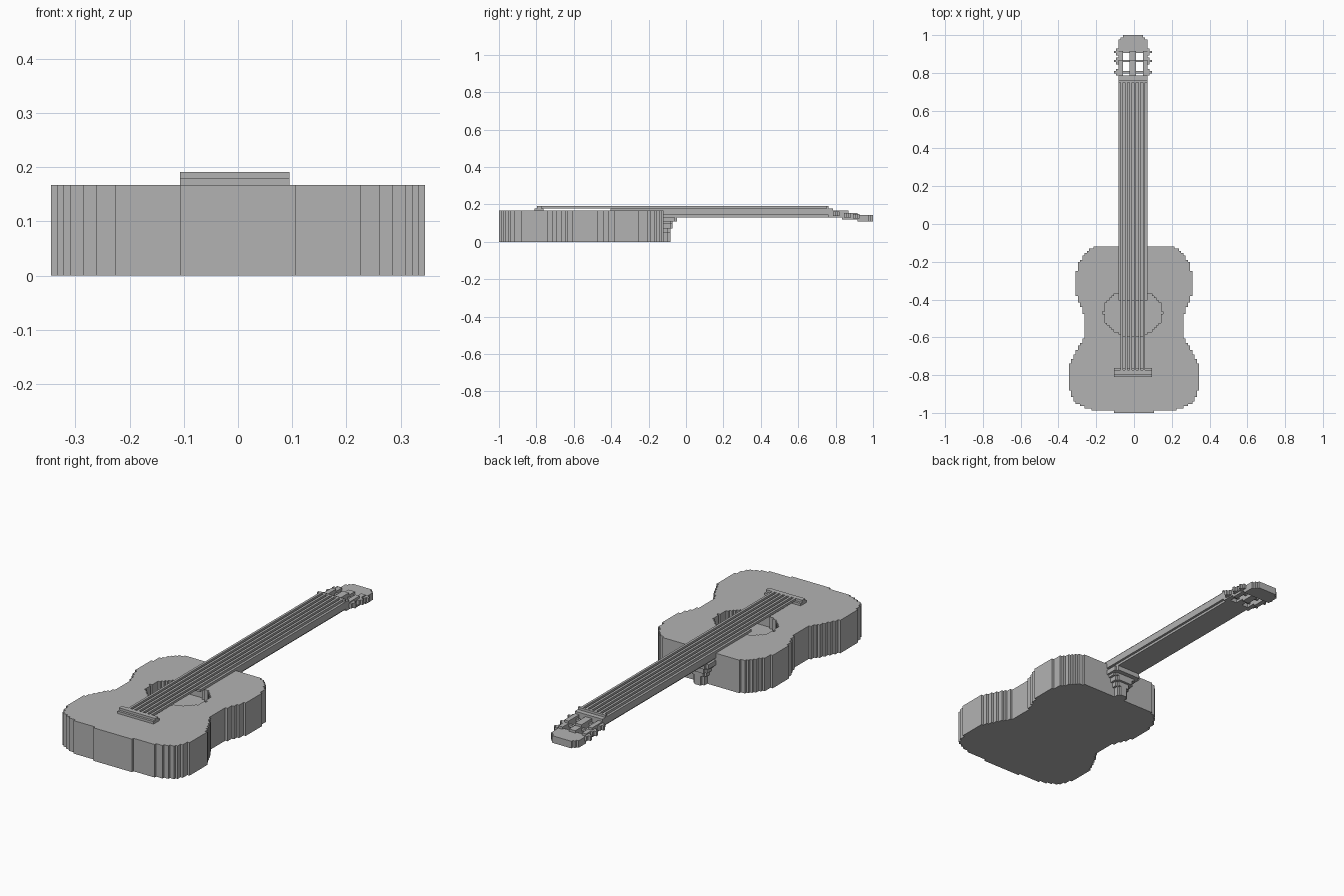
import bpy, bmesh
from math import sqrt, floor

V = 2 / 168  # size of one building block
if "Cube" in bpy.data.objects:
    bpy.data.objects.remove(bpy.data.objects["Cube"], do_unlink=True)

grey = bpy.data.materials.new("plain_grey")
grey.use_nodes = True
grey.diffuse_color = (0.45, 0.45, 0.45, 1)
grey.node_tree.nodes["Principled BSDF"].inputs["Base Color"].default_value = (0.45, 0.45, 0.45, 1)


def prism(name, outline, z0, z1):
    """Extrude a flat outline, given in blocks, between two heights."""
    bm = bmesh.new()
    face = bm.faces.new([bm.verts.new((x * V, y * V, z0 * V)) for x, y in outline])
    top = bmesh.ops.extrude_face_region(bm, geom=[face])["geom"]
    bmesh.ops.translate(bm, vec=(0, 0, (z1 - z0) * V),
                        verts=[g for g in top if isinstance(g, bmesh.types.BMVert)])
    bmesh.ops.recalc_face_normals(bm, faces=bm.faces)
    mesh = bpy.data.meshes.new(name)
    bm.to_mesh(mesh)
    bm.free()
    mesh.materials.append(grey)
    obj = bpy.data.objects.new(name, mesh)
    bpy.context.collection.objects.link(obj)
    return obj


def box(name, x0, x1, y0, y1, z0, z1):
    return prism(name, [(x0, y0), (x1, y0), (x1, y1), (x0, y1)], z0, z1)


def stepped(y0, y1, half_width, cx=0):
    """Mirrored staircase outline from a half width per row."""
    right = []
    for y in range(y0, y1):
        h = half_width(y + 0.5)
        if right and right[-1][0] == h:
            right[-1] = (h, y + 1)
        else:
            right += [(h, y), (h, y + 1)]
    return [(cx + h, y) for h, y in right] + [(cx - h, y) for h, y in reversed(right)]


# Body: half widths along the length, from the tail to the neck joint
PROFILE = [(-83, 18), (-82, 20), (-81, 23), (-80, 25), (-78, 27), (-75.5, 28), (-73, 29),
           (-64, 29), (-61, 28), (-56, 25.5), (-53.5, 24), (-51.5, 22.7), (-49, 22),
           (-41, 22), (-39, 22.7), (-36, 24), (-31, 26), (-21.5, 26), (-20, 25),
           (-17.5, 24.5), (-15, 23), (-13, 21.5), (-11.5, 19.5), (-10, 17)]


def body_half(y):
    if y < -83:
        return 9
    for (ya, ha), (yb, hb) in zip(PROFILE, PROFILE[1:]):
        if ya <= y <= yb:
            return floor(ha + (hb - ha) * (y - ya) / (yb - ya) + 0.5)
    return 17


body = prism("body", stepped(-84, -10, body_half), 0, 14)


# Sound hole, sunk into the top
def hole_half(y):
    return floor(13 * sqrt(max(0, 1 - ((y + 39.5) / 10.6) ** 2))) + 0.5


hole = prism("sound_hole_cutter", stepped(-50, -29, hole_half, -0.5), 9, 18)
hole.hide_render = True
cut = body.modifiers.new("sound_hole", "BOOLEAN")
cut.object = hole
cut.operation = "DIFFERENCE"
cut.solver = "EXACT"
bpy.context.view_layer.objects.active = body
bpy.ops.object.modifier_apply(modifier=cut.name)
bpy.data.objects.remove(hole, do_unlink=True)

# Heel: rounded layers that widen up to the neck
for i, (z0, z1, half, end) in enumerate([(0, 4, 2.5, -7), (4, 6, 3.5, -7), (6, 8, 4.5, -6),
                                         (8, 9, 5.5, -6), (9, 11, 6.5, -4)]):
    prism(f"heel_layer_{i + 1}",
          stepped(-11, end, lambda y: half - (1 if y > end - 1 else 0), -0.5), z0, z1)

# Neck and fingerboard
box("neck_underside", -6, 5, -10, 64, 11, 12)
box("neck", -7, 6, -10, 64, 12, 14)
box("fingerboard", -7, 6, -34, 63, 14, 15)
box("nut", -7, 6, 63, 64, 14, 16)

# Bridge
box("bridge", -9, 8, -68, -64, 14, 15)
box("bridge_saddle", -9, 8, -67, -65, 15, 16)

# Strings
for i in range(6):
    x = -6 + 2 * i
    box(f"string_{i + 1}", x, x + 1, -65, 63, 15, 16)

# Slotted headstock, dropping in steps towards the tip
for i, (y0, y1, z0, z1) in enumerate([(64, 70, 11, 14), (70, 73, 10, 14), (73, 77, 10, 13)]):
    for part, x0, x1 in (("right_rail", -7, -5), ("centre_bar", -2, 1), ("left_rail", 4, 6)):
        box(f"head_{part}_{i + 1}", x0, x1, y0, y1, z0, z1)
box("head_base", -7, 6, 64, 66, 11, 15)
prism("head_tip", stepped(77, 84, lambda y: 6.5 if y < 82 else 5.5 if y < 83 else 4.5, -0.5), 9, 12)

# Tuning pegs: a roller across each slot with a button outside
for i, (y, z) in enumerate([(67, 12), (72, 11.5), (76, 11)]):
    for side, s in (("left", 1), ("right", -1)):
        def span(a, b):
            return sorted((-0.5 + s * a, -0.5 + s * b))
        box(f"{side}_peg_shaft_{i + 1}", *span(1.5, 7.5), y, y + 1, z, z + 1)
        box(f"{side}_peg_button_{i + 1}", *span(6.5, 7.5), y - 1, y + 2, z - 0.5, z + 1.5)
        box(f"{side}_peg_end_{i + 1}", *span(7.5, 8.5), y, y + 1, z - 0.5, z + 1.5)
